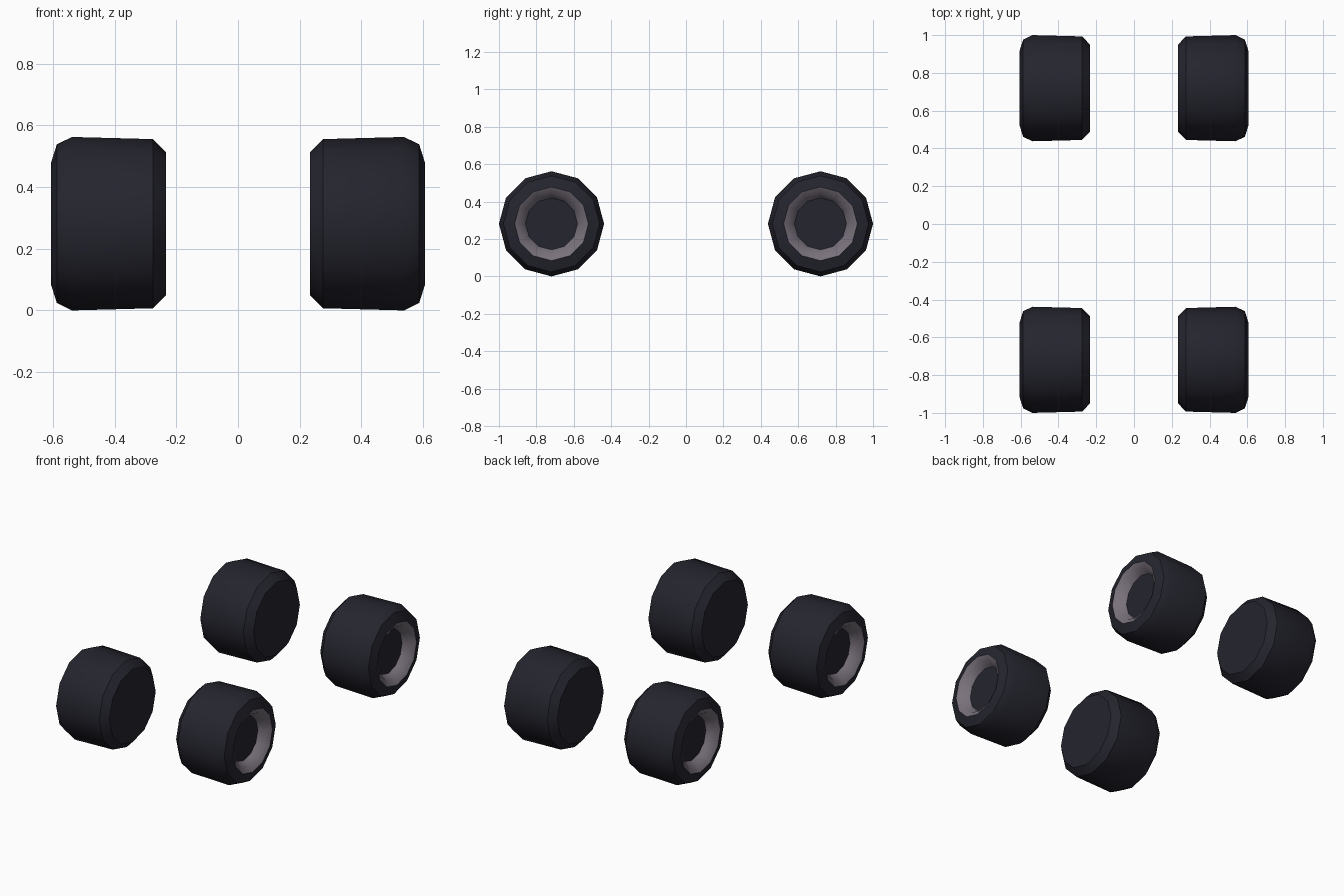
import bpy, bmesh, math

cube = bpy.data.objects.get("Cube")
if cube:
    bpy.data.objects.remove(cube, do_unlink=True)

SIDES = 12
RADIUS = 0.281
AXLE_Y = 1 - RADIUS

# Wheel section from the inner face to the hub: (distance from centre line, radius)
TYRE = [(0.233, 0.231), (0.275, 0.274), (0.538, RADIUS), (0.587, 0.257), (0.606, 0.197)]
RIM = [(0.588, 0.165), (0.545, 0.139)]


def make_material(name, colour):
    mat = bpy.data.materials.new(name)
    mat.use_nodes = True
    mat.diffuse_color = colour
    mat.node_tree.nodes["Principled BSDF"].inputs["Base Color"].default_value = colour
    return mat


rubber = make_material("dark rubber", (0.018, 0.018, 0.028, 1))
metal = make_material("grey rim", (0.19, 0.165, 0.2, 1))


def make_wheel(name, side, y):
    bm = bmesh.new()
    # Rings of vertices around the axle
    rings = []
    for x, r in TYRE + RIM:
        angles = [math.tau * i / SIDES for i in range(SIDES)]
        rings.append([bm.verts.new((side * x, y + r * math.cos(a), RADIUS + r * math.sin(a)))
                      for a in angles])
    # Tread, sidewalls and rim bands
    for band, (a, b) in enumerate(zip(rings, rings[1:])):
        for i in range(SIDES):
            j = (i + 1) % SIDES
            face = bm.faces.new((a[i], a[j], b[j], b[i]))
            face.material_index = int(band >= len(TYRE) - 1)
    # Inner face and recessed hub disc
    bm.faces.new(rings[0])
    bm.faces.new(rings[-1])
    bmesh.ops.recalc_face_normals(bm, faces=bm.faces)

    mesh = bpy.data.meshes.new(name)
    bm.to_mesh(mesh)
    bm.free()
    mesh.materials.append(rubber)
    mesh.materials.append(metal)
    wheel = bpy.data.objects.new(name, mesh)
    bpy.context.collection.objects.link(wheel)
    return wheel


bpy.ops.object.select_all(action="DESELECT")
for end, y in (("front", -AXLE_Y), ("rear", AXLE_Y)):
    for hand, side in (("left", 1), ("right", -1)):
        wheel = make_wheel(f"{end}_{hand}_wheel", side, y)
        wheel.select_set(True)
        bpy.context.view_layer.objects.active = wheel
bpy.ops.object.shade_smooth_by_angle(angle=math.radians(35))
